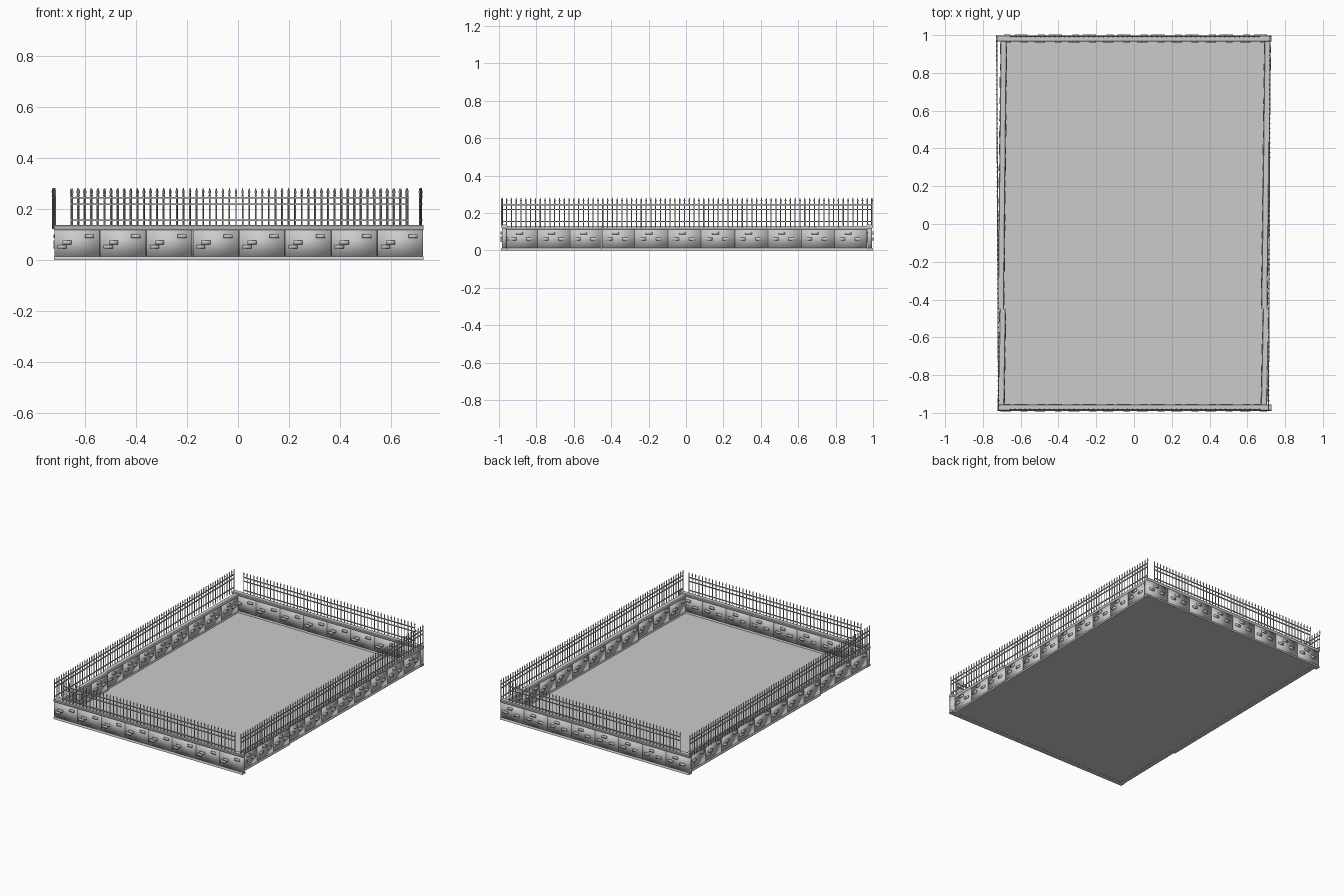
import bpy, bmesh, math
from mathutils import Matrix, Vector

cube = bpy.data.objects.get("Cube")
if cube:
    bpy.data.objects.remove(cube, do_unlink=True)

# One plain grey for everything
GREY = material = bpy.data.materials.new("plain grey")
GREY.use_nodes = True
GREY.diffuse_color = (0.6, 0.6, 0.6, 1)
bsdf = next(n for n in GREY.node_tree.nodes if n.type == 'BSDF_PRINCIPLED')
bsdf.inputs["Base Color"].default_value = GREY.diffuse_color


def finish(name, bm, matrix, angle):
    bmesh.ops.recalc_face_normals(bm, faces=bm.faces[:])
    bm.transform(matrix)
    mesh = bpy.data.meshes.new(name)
    bm.to_mesh(mesh)
    bm.free()
    mesh.materials.append(GREY)
    ob = bpy.data.objects.new(name, mesh)
    bpy.context.collection.objects.link(ob)
    bpy.ops.object.select_all(action='DESELECT')
    ob.select_set(True)
    bpy.context.view_layer.objects.active = ob
    bpy.ops.object.shade_smooth_by_angle(angle=math.radians(angle))


def box(bm, x0, x1, y0, y1, z0, z1):
    size = (x1 - x0, y1 - y0, z1 - z0)
    mid = Vector((x0 + x1, y0 + y1, z0 + z1)) / 2
    bmesh.ops.create_cube(bm, size=1, matrix=Matrix.Translation(mid) @ Matrix.Diagonal((*size, 1)))


def along(p0, p1):
    """Matrix placing local +x on the line p0 to p1, and the line's length"""
    a, d = Vector((*p0, 0)), Vector((p1[0] - p0[0], p1[1] - p0[1], 0))
    turn = math.atan2(d.y, d.x)
    return Matrix.Translation(a) @ Matrix.Rotation(turn, 4, 'Z'), d.length


def sweep(bm, half_profile, length):
    """Extrude a symmetric (offset, height) profile along x"""
    ring = half_profile + [(-o, z) for o, z in reversed(half_profile)]
    ends = [[bm.verts.new((x, o, z)) for o, z in ring] for x in (0, length)]
    for i in range(len(ring)):
        j = (i + 1) % len(ring)
        bm.faces.new((ends[0][i], ends[0][j], ends[1][j], ends[1][i]))
    for e in ends:
        bm.faces.new(e)


# Raised brick layouts in one panel: centre along, centre height
STAIR = [(0.032, 0.052), (0.052, 0.069), (0.14, 0.093)]
SCATTER = [(0.04, 0.06), (0.075, 0.093), (0.13, 0.06)]


def wall(name, p0, p1, thick, top, near_bricks, far_bricks):
    matrix, length = along(p0, p1)
    h = thick / 2
    body = h * 0.75
    # Base moulding and rounded coping
    bm = bmesh.new()
    sweep(bm, [(h, 0), (h, 0.008), (body, 0.014)], length)
    sweep(bm, [(body, top - 0.019), (h, top - 0.013), (h, top - 0.004), (h * 0.8, top)], length)
    finish(name + "_mouldings", bm, matrix, 40)
    # Softly shaded panels with narrow seams and raised bricks
    bm = bmesh.new()
    count = max(1, round(length / 0.177))
    step = length / count
    box(bm, 0.004, length - 0.004, -body * 0.5, body * 0.5, 0.01, top - 0.01)
    for i in range(count):
        u = i * step
        box(bm, u + 0.0015, u + step - 0.0015, -body, body, 0.008, top - 0.012)
        for side, layout in ((-1, near_bricks), (1, far_bricks)):
            for a, z in layout:
                c = u + (a if side < 0 else step - a)
                y = sorted((side * body * 0.9, side * (h + 0.003)))
                box(bm, c - 0.018, c + 0.018, y[0], y[1], z - 0.0075, z + 0.0075)
    finish(name + "_panels", bm, matrix, 100)


def picket(bm, x, z0, top):
    """Six-sided iron bar with a spear head"""
    rings = [(0.0028, z0), (0.0028, top - 0.034), (0.0042, top - 0.03),
             (0.0024, top - 0.026), (0.0046, top - 0.015), (0.0006, top)]
    loops = []
    for r, z in rings:
        loops.append([bm.verts.new((x + r * math.cos(k * math.pi / 3),
                                    r * math.sin(k * math.pi / 3), z)) for k in range(6)])
    for a, b in zip(loops, loops[1:]):
        for k in range(6):
            j = (k + 1) % 6
            bm.faces.new((a[k], a[j], b[j], b[k]))
    bm.faces.new(loops[0])
    bm.faces.new(loops[-1])


def fence(name, p0, p1, z0):
    matrix, length = along(p0, p1)
    bm = bmesh.new()
    count = round(length / 0.0257)
    for i in range(count + 1):
        picket(bm, i * length / count, z0, 0.282)
    for z in (0.155, 0.218, 0.244):
        box(bm, 0, length, -0.003, 0.003, z - 0.003, z + 0.003)
    finish(name, bm, matrix, 70)


# Ground slab
bm = bmesh.new()
box(bm, -0.7, 0.7, -0.975, 0.985, 0.001, 0.004)
finish("ground", bm, Matrix.Identity(4), 30)

# Front and back walls
for label, y in (("front", -0.972), ("back", 0.982)):
    wall(label + "_wall", (-0.722, y), (0.727, y), 0.034, 0.137, STAIR, SCATTER)

# Side walls, each in two slightly skewed runs
wall("left_wall_rear", (0.69, -0.45), (0.707, 0.97), 0.032, 0.131, SCATTER, STAIR)
wall("left_wall_front", (0.688, -0.965), (0.699, -0.45), 0.032, 0.131, SCATTER, STAIR)
wall("right_wall_rear", (-0.705, -0.45), (-0.69, 0.97), 0.032, 0.131, SCATTER, STAIR)
wall("right_wall_front", (-0.703, -0.965), (-0.695, -0.45), 0.032, 0.131, SCATTER, STAIR)

# Iron fences
fence("front_fence", (-0.655, -0.982), (0.665, -0.982), 0.13)
fence("back_fence", (-0.65, 0.992), (0.66, 0.992), 0.13)
fence("left_fence", (0.712, -0.985), (0.72, 0.995), 0.122)
fence("right_fence", (-0.717, -0.985), (-0.727, 0.995), 0.122)
